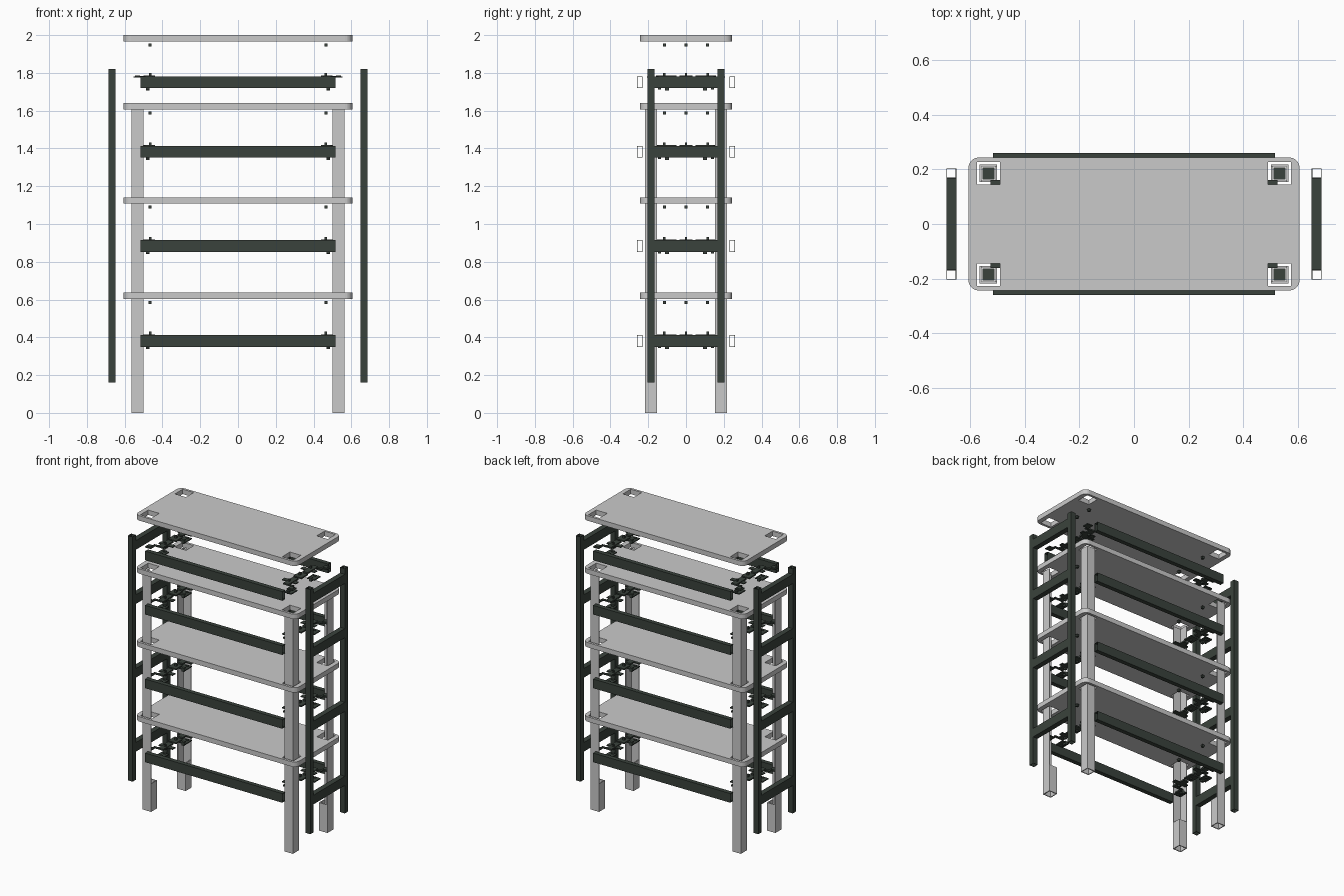
import bpy, bmesh
from math import sin, cos, pi
from mathutils import Matrix, Vector

cube = bpy.data.objects.get("Cube")
if cube:
    bpy.data.objects.remove(cube, do_unlink=True)


def material(name, rgb):
    m = bpy.data.materials.new(name)
    m.use_nodes = True
    m.diffuse_color = (*rgb, 1)
    bsdf = next(n for n in m.node_tree.nodes if n.type == 'BSDF_PRINCIPLED')
    bsdf.inputs["Base Color"].default_value = (*rgb, 1)
    return m


GREY = material("light grey", (0.59, 0.59, 0.59))
DARK = material("dark green grey", (0.042, 0.055, 0.045))


def add_mesh(name, mesh, mat):
    mesh.materials.clear()
    mesh.materials.append(mat)
    obj = bpy.data.objects.new(name, mesh)
    bpy.context.scene.collection.objects.link(obj)
    return obj


def rect(cx, cy, w, h):
    """Corners of a centred rectangle."""
    return [(cx + sx * w / 2, cy + sy * h / 2)
            for sx, sy in ((-1, -1), (1, -1), (1, 1), (-1, 1))]


def round_rect(w, h, r, steps=6):
    pts = []
    for i, (sx, sy) in enumerate(((1, 1), (-1, 1), (-1, -1), (1, -1))):
        for k in range(steps + 1):
            a = (i + k / steps) * pi / 2
            pts.append((sx * (w / 2 - r) + r * cos(a), sy * (h / 2 - r) + r * sin(a)))
    return pts


def prism(name, loops, lo, hi, mat, along_x=False):
    """Extrude an outline with holes from lo to hi along z or x."""
    curve = bpy.data.curves.new(name, 'CURVE')
    curve.dimensions = '2D'
    curve.fill_mode = 'BOTH'
    curve.extrude = (hi - lo) / 2
    for loop in loops:
        s = curve.splines.new('POLY')
        s.points.add(len(loop) - 1)
        for p, (u, v) in zip(s.points, loop):
            p.co = (u, v, 0, 1)
        s.use_cyclic_u = True
    temp = bpy.data.objects.new(name + "_outline", curve)
    mesh = bpy.data.meshes.new_from_object(temp)
    bpy.data.objects.remove(temp)
    bm = bmesh.new()
    bm.from_mesh(mesh)
    bmesh.ops.remove_doubles(bm, verts=bm.verts, dist=1e-5)
    bmesh.ops.translate(bm, verts=bm.verts, vec=(0, 0, (lo + hi) / 2))
    if along_x:
        turn = Matrix(((0, 0, 1), (1, 0, 0), (0, 1, 0)))
        bmesh.ops.transform(bm, matrix=turn.to_4x4(), verts=bm.verts)
    bmesh.ops.recalc_face_normals(bm, faces=bm.faces)
    bm.to_mesh(mesh)
    bm.free()
    for poly in mesh.polygons:
        poly.use_smooth = False
    return add_mesh(name, mesh, mat)


def boxes(name, spans, mat):
    """One object made of boxes, each given by its x, y and z span."""
    bm = bmesh.new()
    for spans_xyz in spans:
        size = [abs(b - a) for a, b in spans_xyz]
        mid = Vector([(a + b) / 2 for a, b in spans_xyz])
        bmesh.ops.create_cube(bm, size=1, matrix=Matrix.Translation(mid) @ Matrix.Diagonal((*size, 1)))
    mesh = bpy.data.meshes.new(name)
    bm.to_mesh(mesh)
    bm.free()
    return add_mesh(name, mesh, mat)


def around(c, half):
    return (c - half, c + half)


SIDES = {"left": 1, "right": -1}
ENDS = {"front": -1, "back": 1}
LEG_X, LEG_Y, LEG_W, WALL = 0.532, 0.185, 0.064, 0.006
LEVELS = (0.35, 0.852, 1.352, 1.72)
BEAM_H = 0.062

# Shelves with rounded corners and square leg holes
holes = [rect(sx * LEG_X, sy * LEG_Y, 0.083, 0.083)
         for sx in SIDES.values() for sy in ENDS.values()]
for i, top in enumerate((0.637, 1.141, 1.64, 2.0), 1):
    prism(f"shelf_{i}", [round_rect(1.21, 0.486, 0.038)] + holes, top - 0.033, top, GREY)
    # Shelf screws waiting below the board
    boxes(f"shelf_screws_{i}",
          [(around(sx * 0.465, 0.008), around(y, 0.008), around(top - 0.052, 0.008))
           for sx in SIDES.values() for y in (-0.115, 0, 0.115)], DARK)

# Legs: square tube foot, open towards the inside above it
FOOT = 0.19
for side, sx in SIDES.items():
    for end, sy in ENDS.items():
        x, y, h = sx * LEG_X, sy * LEG_Y, LEG_W / 2
        prism(f"{end}_{side}_leg_foot",
              [rect(x, y, LEG_W, LEG_W), rect(x, y, LEG_W - 2 * WALL, LEG_W - 2 * WALL)],
              0, FOOT, GREY)
        angle = [(h, h), (-h, h), (-h, h - WALL), (h - WALL, h - WALL), (h - WALL, -h), (h, -h)]
        prism(f"{end}_{side}_leg_angle", [[(x + sx * u, y + sy * v) for u, v in angle]],
              FOOT, 1.61, GREY)

# Side ladder frames: hollow posts and rungs
for side, sx in SIDES.items():
    x = sx * 0.667
    for end, sy in ENDS.items():
        y = sy * 0.185
        prism(f"{end}_{side}_frame_post",
              [rect(x, y, 0.036, 0.036), rect(x, y, 0.031, 0.031)], 0.16, 1.82, DARK)
    boxes(f"{side}_frame_rungs",
          [(around(x, 0.018), around(0, 0.167), (z, z + BEAM_H)) for z in LEVELS], DARK)

for i, z in enumerate(LEVELS, 1):
    top = z + BEAM_H
    # Long hollow beams
    for end, sy in ENDS.items():
        y, mid = sy * 0.245, z + BEAM_H / 2
        prism(f"{end}_beam_{i}",
              [rect(y, mid, 0.03, BEAM_H), rect(y, mid, 0.025, BEAM_H - 0.005)],
              -0.515, 0.515, DARK, along_x=True)
    # Corner brackets, bolts and leg plugs
    for side, sx in SIDES.items():
        parts = [((sx * 0.44, sx * 0.5), around(0, 0.035), (top - 0.006, top + 0.003)),
                 (around(sx * 0.465, 0.006), around(0, 0.006), (top - 0.02, top + 0.018))]
        for sy in ENDS.values():
            def yy(a, b):
                return (sy * a, sy * b)
            parts += [
                # upper plate with its arm
                ((sx * 0.45, sx * 0.525), yy(0.145, 0.16), (top - 0.006, top + 0.001)),
                ((sx * 0.45, sx * 0.49), yy(0.05, 0.16), (top - 0.006, top + 0.004)),
                ((sx * 0.41, sx * 0.515), yy(0.085, 0.115), (top - 0.006, top)),
                # bolt and lower nuts
                (around(sx * 0.465, 0.006), around(sy * 0.115, 0.006), (top - 0.02, top + 0.018)),
                ((sx * 0.455, sx * 0.51), yy(0.09, 0.155), (z, z + 0.007)),
                (around(sx * 0.478, 0.009), around(sy * 0.14, 0.007), (z - 0.007, z + 0.012)),
                (around(sx * 0.478, 0.009), around(sy * 0.1, 0.01), (z - 0.012, z + 0.012)),
                # stepped plug above the leg
                (around(sx * LEG_X, 0.022), around(sy * LEG_Y, 0.022), (top - 0.006, top)),
                (around(sx * LEG_X, 0.013), around(sy * LEG_Y, 0.013), (top, top + 0.003)),
            ]
        boxes(f"{side}_brackets_{i}", parts, DARK)
